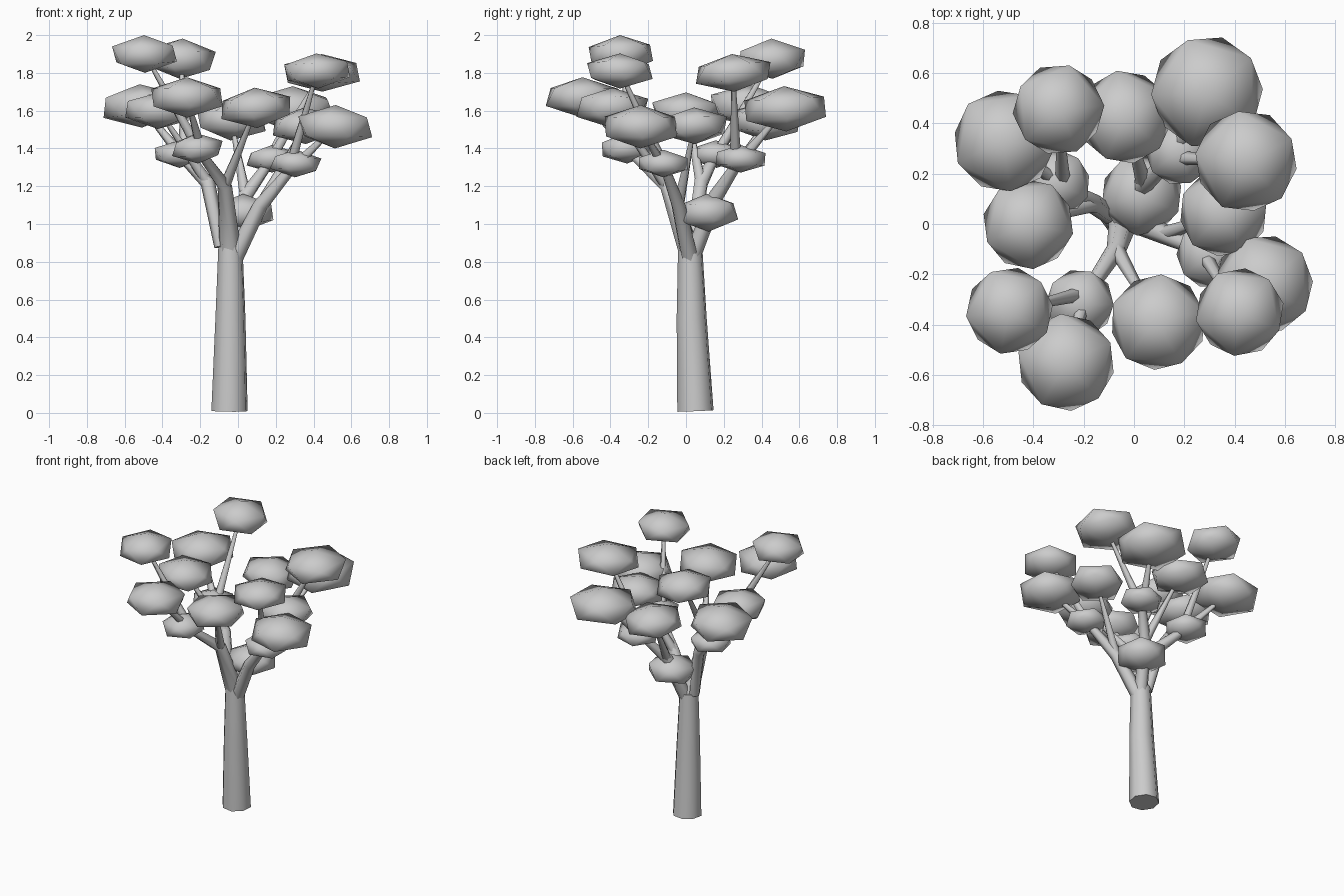
import bpy
import math
import random
from mathutils import Matrix, Vector

random.seed(4)
cube = bpy.data.objects.get("Cube")
if cube:
    bpy.data.objects.remove(cube, do_unlink=True)

grey = bpy.data.materials.new("pale grey")
grey.use_nodes = True
colour = (0.6, 0.6, 0.6, 1)
grey.diffuse_color = colour
grey.node_tree.nodes["Principled BSDF"].inputs["Base Color"].default_value = colour


def tube(name, points, radii, sides=1):
    """Tapered limb that follows a few points."""
    curve = bpy.data.curves.new(name, "CURVE")
    curve.dimensions = "3D"
    curve.bevel_depth = 1
    curve.bevel_resolution = sides
    curve.use_fill_caps = True
    spline = curve.splines.new("POLY")
    spline.points.add(len(points) - 1)
    for p, co, r in zip(spline.points, points, radii):
        p.co = (*co, 1)
        p.radius = r
    spline.use_smooth = True
    curve.materials.append(grey)
    obj = bpy.data.objects.new(name, curve)
    bpy.context.collection.objects.link(obj)


def leaf_clump(name, centre, radius, height):
    """Flattened low-poly ball, slightly tilted; radius is that of its outer ring."""
    bpy.ops.mesh.primitive_ico_sphere_add(subdivisions=1, radius=1)
    obj = bpy.context.object
    obj.name = name
    ring = radius / math.sin(math.atan(2))
    turn = Matrix.Rotation(random.uniform(0, math.tau), 4, "Z")
    tilt = Matrix.Rotation(random.uniform(-0.08, 0.08), 4, "X")
    squash = Matrix.Diagonal((ring, ring, height, 1))
    obj.data.transform(turn @ tilt @ squash)
    obj.location = centre
    obj.data.materials.append(grey)
    bpy.ops.object.shade_smooth()


# Trunk
tube("trunk", [(-0.045, 0.05, 0.01), (-0.04, 0.03, 0.5), (-0.04, 0.022, 0.88)],
     [0.099, 0.082, 0.066], 2)

# Main limbs: path, base radius, and the clumps carried (centre, radius, half height)
limbs = {
    "front": ([(-0.04, 0.02, 0.85), (-0.07, -0.1, 1.2)], 0.06, [
        ("middle", (0.095, -0.39, 1.615), 0.19, 0.107),
        ("inner", (-0.215, -0.315, 1.40), 0.135, 0.08),
        ("outer", (-0.27, -0.55, 1.67), 0.193, 0.107),
        ("top", (-0.495, -0.345, 1.90), 0.172, 0.1)]),
    "right": ([(-0.09, 0.03, 0.88), (-0.16, 0.08, 1.22)], 0.036, [
        ("middle", (-0.42, 0.0, 1.60), 0.18, 0.097),
        ("inner", (-0.31, 0.16, 1.37), 0.135, 0.073),
        ("outer", (-0.515, 0.33, 1.625), 0.203, 0.115),
        ("top", (-0.30, 0.455, 1.875), 0.18, 0.107)]),
    "left": ([(-0.02, 0.02, 0.82), (0.12, -0.04, 1.10)], 0.048, [
        ("middle", (0.355, 0.045, 1.52), 0.175, 0.097),
        ("inner", (0.305, -0.12, 1.32), 0.135, 0.073),
        ("outer", (0.515, -0.24, 1.515), 0.197, 0.115),
        ("top", (0.42, -0.35, 1.81), 0.175, 0.093)]),
    "back": ([(-0.03, 0.03, 0.82), (0.04, 0.16, 1.15)], 0.045, [
        ("middle", (-0.035, 0.425, 1.545), 0.185, 0.103),
        ("inner", (0.18, 0.29, 1.345), 0.135, 0.073),
        ("outer", (0.29, 0.525, 1.61), 0.222, 0.12),
        ("top", (0.445, 0.25, 1.80), 0.203, 0.1)]),
}

for side, (path, base, clumps) in limbs.items():
    fork = Vector(path[1])
    knot = fork.lerp(Vector(clumps[1][1]), 0.8)
    tube(side + "_limb", [*path, knot], [base, 0.04, 0.028])
    for label, centre, radius, height in clumps:
        name = side + "_" + label
        leaf_clump(name + "_leaves", centre, radius, height)
        if label != "inner":
            start = fork if label == "middle" else knot
            tube(name + "_branch", [start, centre], [0.032, 0.009])

# Low clump on a short back shoot
leaf_clump("low_leaves", (0.03, 0.115, 1.06), 0.16, 0.1)
tube("low_branch", [(-0.03, 0.03, 0.84), (0.03, 0.1, 1.04)], [0.035, 0.02])
